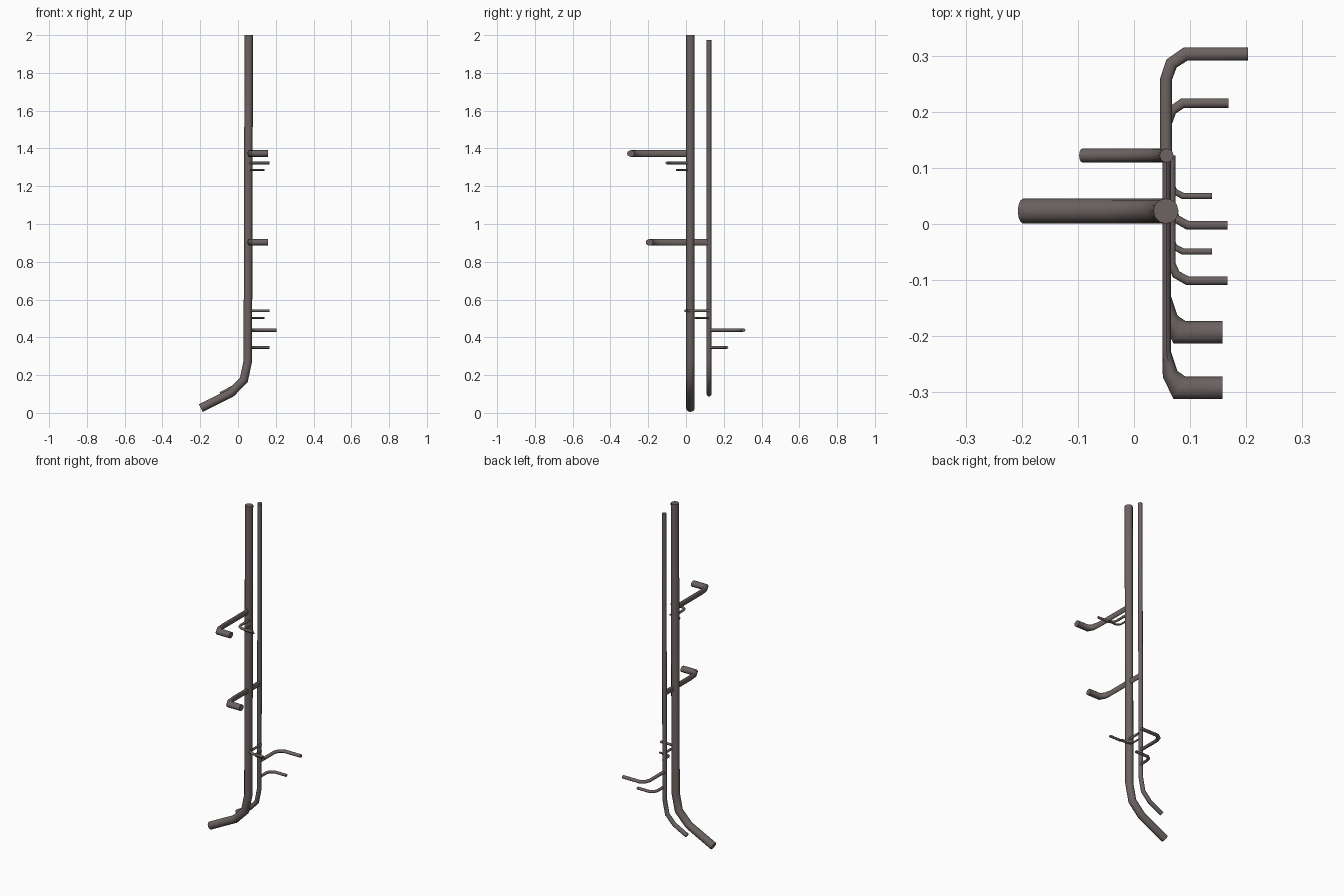
import bpy, bmesh, math
from mathutils import Vector

if "Cube" in bpy.data.objects:
    bpy.data.objects.remove(bpy.data.objects["Cube"])

mat = bpy.data.materials.new("weathered brown grey metal")
mat.diffuse_color = (0.15, 0.125, 0.12, 1)
mat.use_nodes = True
mat.node_tree.nodes["Principled BSDF"].inputs["Base Color"].default_value = mat.diffuse_color


def pipe(name, pts, widths, depth, axis, sides=12):
    """Mitred elliptical tube along a planar path; axis is the plane's normal."""
    pts = [Vector(p) for p in pts]
    axis = Vector(axis)
    bm = bmesh.new()
    rings = []
    for i, p in enumerate(pts):
        a = (p - pts[i - 1]).normalized() if i else (pts[1] - p).normalized()
        b = (pts[i + 1] - p).normalized() if i < len(pts) - 1 else a
        t = (a + b).normalized()
        n = axis.cross(t) * (widths[i] / max(0.5, t.dot(a)))
        rings.append([bm.verts.new(p + n * math.cos(k * math.tau / sides)
                                   + axis * depth * math.sin(k * math.tau / sides))
                      for k in range(sides)])
    for r, s in zip(rings, rings[1:]):
        for k in range(sides):
            j = (k + 1) % sides
            bm.faces.new((r[k], r[j], s[j], s[k]))
    bm.faces.new(rings[0])
    bm.faces.new(rings[-1])
    bmesh.ops.recalc_face_normals(bm, faces=bm.faces)
    me = bpy.data.meshes.new(name)
    bm.to_mesh(me)
    bm.free()
    me.materials.append(mat)
    ob = bpy.data.objects.new(name, me)
    bpy.context.collection.objects.link(ob)
    bpy.ops.object.select_all(action='DESELECT')
    ob.select_set(True)
    bpy.context.view_layer.objects.active = ob
    bpy.ops.object.shade_smooth_by_angle(angle=math.radians(40))


def branch(name, x, y0, y1, x_end, z, w0, w1, depth, bend):
    """Horizontal side pipe: runs along y, then elbows toward +x."""
    s = 1 if y1 > y0 else -1
    bx, by = bend
    pts = [(x, y0, z), (x, y1 - s * by, z), (x + bx * 0.28, y1 - s * by * 0.38, z),
           (x + bx, y1, z), (x_end, y1, z)]
    pipe(name, pts, [w0, w0, (w0 + w1) / 2, w1, w1], depth, (0, 0, 1))


# two upright pipes with outlets kicking out at the bottom
pipe("main_pipe", [(0.057, 0.023, 2.0), (0.052, 0.023, 0.275), (0.031, 0.023, 0.175),
                   (-0.035, 0.023, 0.107), (-0.197, 0.023, 0.025)],
     [0.0225] * 5, 0.0225, (0, 1, 0))
pipe("second_pipe", [(0.058, 0.122, 1.975), (0.055, 0.122, 0.275), (0.038, 0.122, 0.19),
                     (-0.008, 0.122, 0.142), (-0.092, 0.122, 0.098)],
     [0.0125] * 5, 0.0125, (0, 1, 0))

# the same set of front branches on both uprights
for label, y, z_big, z_small in (("main", 0.023, 1.373, 1.323), ("second", 0.122, 0.903, 0.54)):
    branch(label + "_large_branch", 0.058, y, y - 0.315, 0.158, z_big, 0.0075, 0.02, 0.0175, (0.023, 0.065))
    branch(label + "_medium_branch", 0.067, y, y - 0.124, 0.167, z_small, 0.007, 0.0077, 0.007, (0.028, 0.03))
    branch(label + "_small_branch", 0.067, y, y - 0.072, 0.139, z_small - 0.037, 0.005, 0.0055, 0.005, (0.02, 0.02))

# rear branches on the second pipe
branch("rear_long_branch", 0.057, 0.122, 0.303, 0.203, 0.438, 0.0105, 0.0115, 0.009, (0.035, 0.045))
branch("rear_short_branch", 0.06, 0.122, 0.2155, 0.168, 0.347, 0.008, 0.0085, 0.008, (0.027, 0.035))
